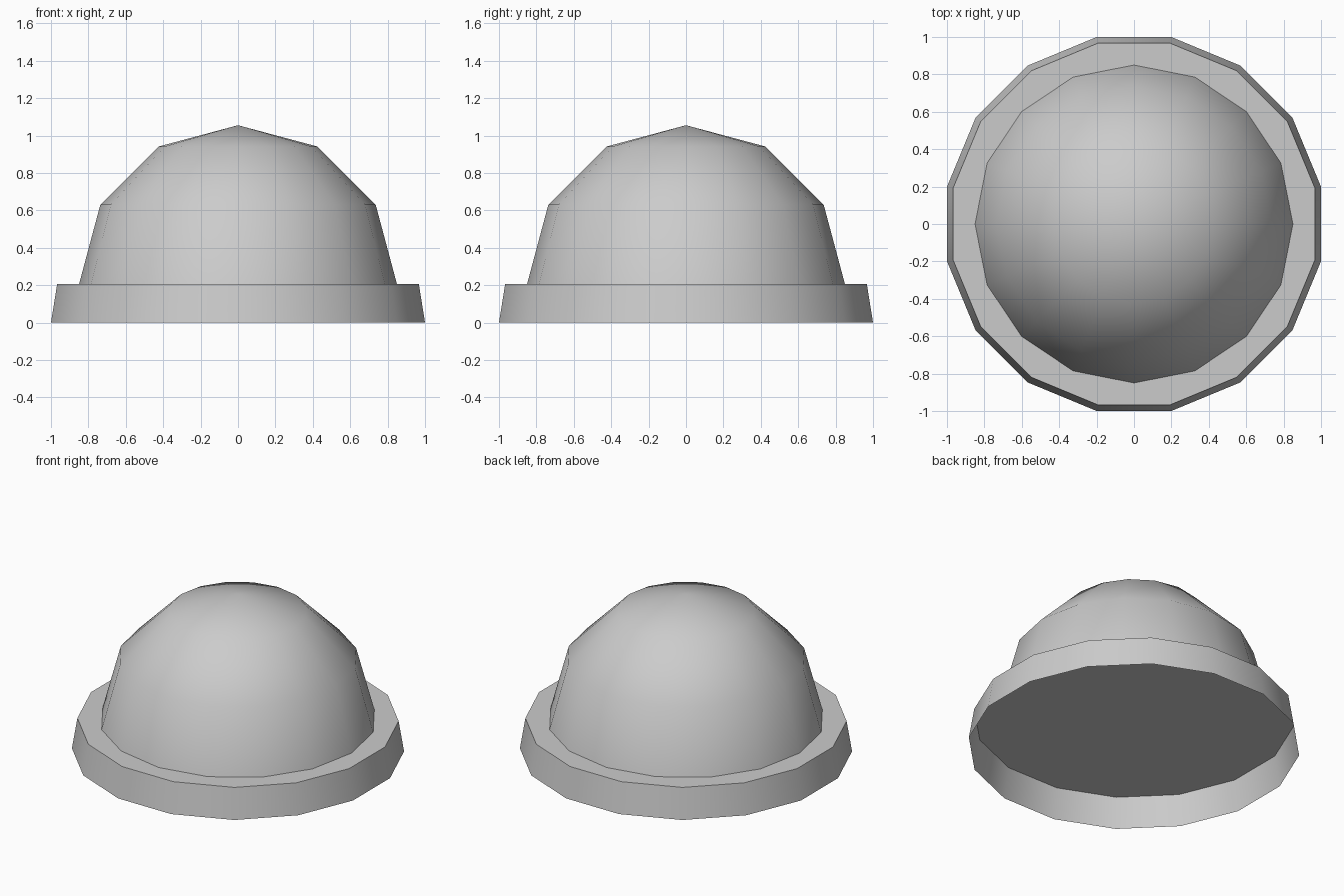
import bpy
import bmesh
from math import cos, sin, pi, radians

SIDES = 16
BASE_HEIGHT = 0.205
DOME_RADIUS = 0.85

default_cube = bpy.data.objects.get("Cube")
if default_cube:
    bpy.data.objects.remove(default_cube, do_unlink=True)

# Single grey material
GREY = (0.6, 0.6, 0.6, 1.0)
grey = bpy.data.materials.new("plain_grey")
grey.use_nodes = True
grey.diffuse_color = GREY
grey.node_tree.nodes["Principled BSDF"].inputs["Base Color"].default_value = GREY


def lathe(name, profile, turn, sharp_angle):
    """Revolve (radius, height) points into an open shell, closed at the top."""
    bm = bmesh.new()
    rings = []
    for radius, z in profile:
        if radius == 0:
            rings.append([bm.verts.new((0, 0, z))] * SIDES)
            continue
        angles = [turn + 2 * pi * i / SIDES for i in range(SIDES)]
        rings.append([bm.verts.new((radius * cos(a), radius * sin(a), z)) for a in angles])
    for low, high in zip(rings, rings[1:]):
        for i in range(SIDES):
            j = (i + 1) % SIDES
            corners = [low[i], low[j], high[j], high[i]]
            bm.faces.new(list(dict.fromkeys(corners)))
    if profile[-1][0] > 0:
        bm.faces.new(rings[-1])
    mesh = bpy.data.meshes.new(name)
    bm.to_mesh(mesh)
    bm.free()
    mesh.materials.append(grey)
    obj = bpy.data.objects.new(name, mesh)
    bpy.context.collection.objects.link(obj)
    bpy.ops.object.select_all(action='DESELECT')
    obj.select_set(True)
    bpy.context.view_layer.objects.active = obj
    bpy.ops.object.shade_smooth_by_angle(angle=radians(sharp_angle))
    return obj


# Tapered base rim, hollow underneath, with flats facing the axes
flat = cos(pi / SIDES)
lathe("base_rim", [(1 / flat, 0), (0.967 / flat, BASE_HEIGHT)], pi / SIDES, 30)

# Smooth half-sphere dome with corners on the axes
arc = [(DOME_RADIUS * cos(k * pi / 6), BASE_HEIGHT + DOME_RADIUS * sin(k * pi / 6))
       for k in range(3)]
lathe("dome", arc + [(0, BASE_HEIGHT + DOME_RADIUS)], 0, 60)
